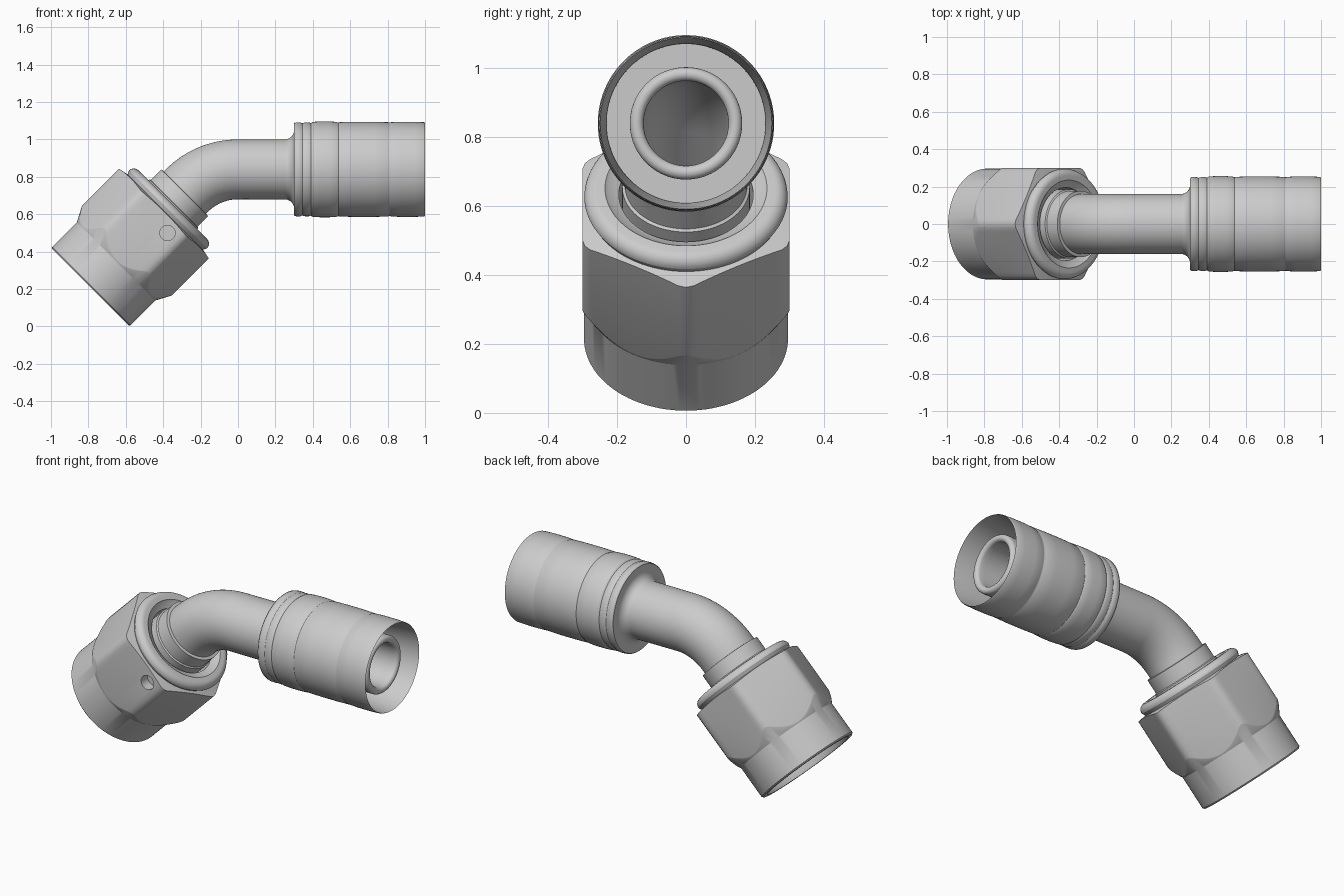
import bpy, bmesh
from math import sin, cos, pi, radians
from mathutils import Vector

if "Cube" in bpy.data.objects:
    bpy.data.objects.remove(bpy.data.objects["Cube"])

SEG = 96
START = Vector((-0.79, 0, 0.21))       # centre of the nut's open end
BEND_T, BEND_R, AXIS_Z = 0.731, 0.386, 0.84
STRAIGHT_T = BEND_T + BEND_R * pi / 4  # axis length where x = 0


def frame(t):
    """Point and in-plane normal on the bent centre line at length t."""
    if t >= STRAIGHT_T:
        return Vector((t - STRAIGHT_T, 0, AXIS_Z)), Vector((0, 0, 1))
    a = min(pi / 4, (STRAIGHT_T - t) / BEND_R)
    n = Vector((-sin(a), 0, cos(a)))
    if t > BEND_T:
        return Vector((0, 0, AXIS_Z - BEND_R)) + n * BEND_R, n
    return START + Vector((cos(a), 0, sin(a))) * t, n


def skin(name, profile):
    """Closed (t, r) profile turned around the centre line; entries may depend on angle."""
    bm = bmesh.new()
    rings = []
    for p in profile:
        ring = []
        for i in range(SEG):
            th = 2 * pi * i / SEG
            t, r = p(th) if callable(p) else p
            c, n = frame(t)
            ring.append(bm.verts.new(c + n * r * cos(th) + Vector((0, r * sin(th), 0))))
        rings.append(ring)
    for k, a in enumerate(rings):
        b = rings[(k + 1) % len(rings)]
        for i in range(SEG):
            j = (i + 1) % SEG
            bm.faces.new((a[i], a[j], b[j], b[i]))
    bmesh.ops.recalc_face_normals(bm, faces=bm.faces)
    me = bpy.data.meshes.new(name)
    bm.to_mesh(me)
    bm.free()
    ob = bpy.data.objects.new(name, me)
    bpy.context.collection.objects.link(ob)
    return ob


def activate(ob):
    bpy.ops.object.select_all(action='DESELECT')
    ob.select_set(True)
    bpy.context.view_layer.objects.active = ob


def arc(t, r, rad, a0, a1, n=8):
    """Arc of profile points, angle measured from the axis direction."""
    return [(t + rad * cos(radians(a0 + (a1 - a0) * i / n)),
             r + rad * sin(radians(a0 + (a1 - a0) * i / n))) for i in range(n + 1)]


# Swivel nut: round end, chamfered hexagon, rolled lip
def hex_r(th):
    return min(0.3 / cos(th % (pi / 3) - pi / 6), 0.339)

nut = skin("swivel_nut", [
    (0, 0.265), (0, 0.288), (0.008, 0.296), (0.195, 0.296),
    lambda th: (0.20 + (hex_r(th) - 0.30) * 1.9, hex_r(th) - 0.001),
    lambda th: (0.205 + (hex_r(th) - 0.30) * 1.9, hex_r(th)),
    lambda th: (0.565 - (hex_r(th) - 0.30) * 0.2, hex_r(th)),
    (0.568, 0.285)]
    + arc(0.588, 0.259, 0.036, 90, 0) + [(0.624, 0.235), (0.615, 0.226), (0.60, 0.195),
    (0.46, 0.195), (0.43, 0.26), (0.02, 0.26)])

# Small blind pin hole in one flat
bpy.ops.mesh.primitive_cylinder_add(vertices=32, radius=0.041, depth=0.12,
                                    location=(-0.377, -0.30, 0.50), rotation=(pi / 2, 0, 0))
cutter = bpy.context.object
cutter.hide_render = True
activate(nut)
mod = nut.modifiers.new("pin_hole", 'BOOLEAN')
mod.operation, mod.solver, mod.object = 'DIFFERENCE', 'EXACT', cutter
bpy.ops.object.modifier_apply(modifier=mod.name)
bpy.data.objects.remove(cutter)

# Bent tube: flared seat inside the nut, collar, bend, hose nipple
bend = [BEND_T + (STRAIGHT_T - BEND_T) * i / 20 for i in range(21)]
X = STRAIGHT_T
tube = skin("bent_tube",
    [(0.33, 0.235), (0.33, 0.25), (0.42, 0.25), (0.45, 0.185), (0.63, 0.185), (0.635, 0.177),
     (0.714, 0.177), (0.716, 0.16)]
    + [(t, 0.16) for t in bend]
    + [(X + 0.91, 0.163)] + arc(X + 0.93, 0.143, 0.02, 90, -90)
    + [(X + 0.90, 0.123)]
    + [(t, 0.123) for t in reversed(bend)] + [(0.45, 0.123)])

# Crimped ferrule: flared neck, shallow grooves, open tapered socket
outer = arc(X + 0.25, 0.21, 0.05, -90, 0, 6) + [(X + 0.30, 0.246), (X + 0.304, 0.25)]
for a, b, r in ((0.304, 0.34, 0.252), (0.346, 0.39, 0.251), (0.396, 0.53, 0.256),
                (0.537, 0.807, 0.254), (0.814, 0.998, 0.254)):
    w = b - a
    outer += [(X + a, r - 0.004), (X + a + 0.004, r - 0.002), (X + a + w * 0.3, r),
              (X + a + w * 0.7, r), (X + b - 0.004, r - 0.002), (X + b, r - 0.004)]
ferrule = skin("crimp_ferrule", outer + [
    (X + 1.0, 0.249), (X + 0.82, 0.231), (X + 0.42, 0.230), (X + 0.42, 0.15), (X + 0.25, 0.15)])

for ob in (nut, tube, ferrule):
    activate(ob)
    bpy.ops.object.shade_smooth_by_angle(angle=radians(28))
